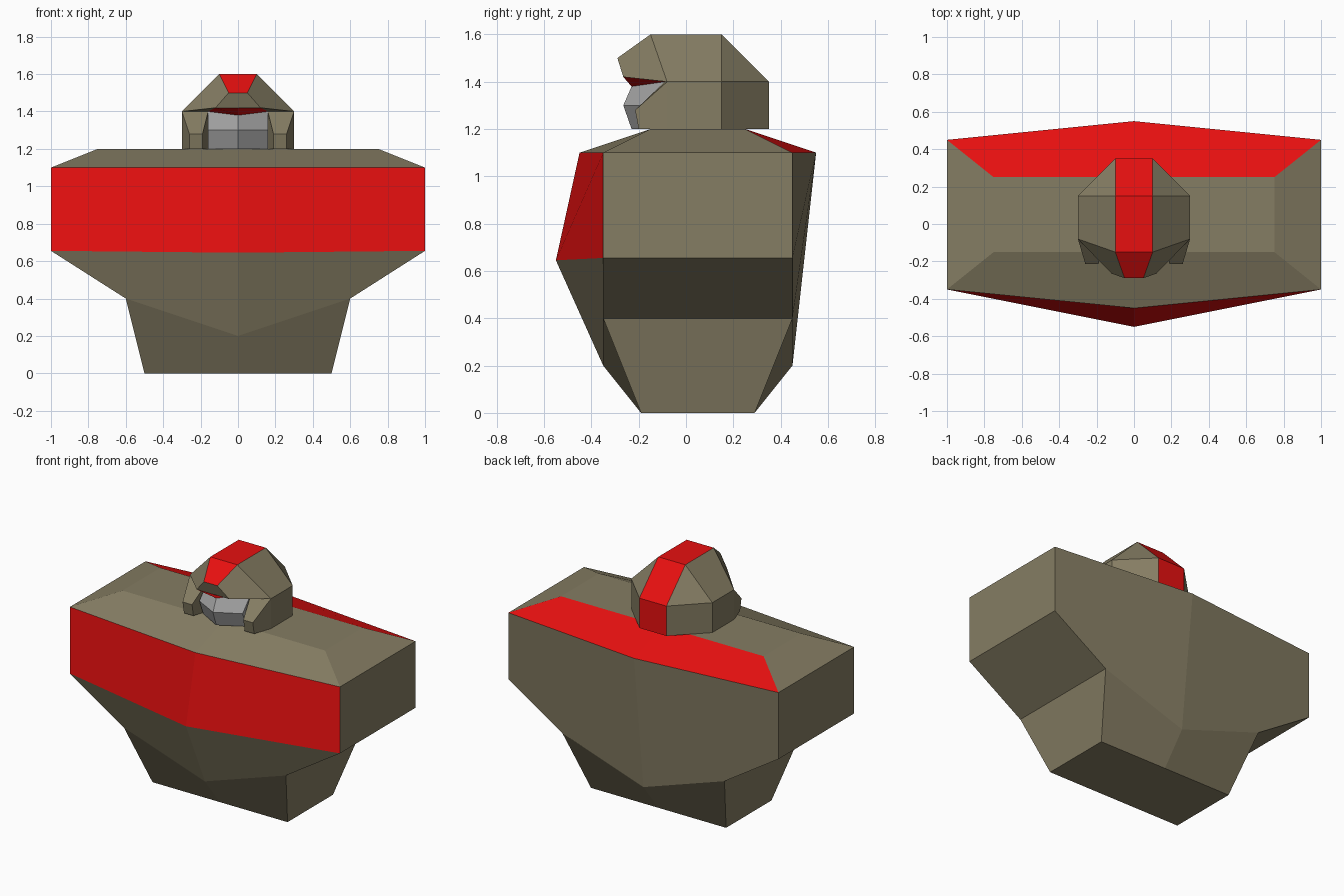
import bpy, bmesh

if "Cube" in bpy.data.objects:
    bpy.data.objects.remove(bpy.data.objects["Cube"])


def material(name, rgb):
    m = bpy.data.materials.new(name)
    m.diffuse_color = (*rgb, 1)
    m.use_nodes = True
    m.node_tree.nodes["Principled BSDF"].inputs["Base Color"].default_value = m.diffuse_color
    return m


MATS = [material("olive", (0.235, 0.205, 0.125)),
        material("red", (0.80, 0.005, 0.005)),
        material("grey", (0.37, 0.37, 0.37))]
OLIVE, RED, GREY = 0, 1, 2


def mirrored_part(name, pts, faces):
    """Build the +x half from named points, mirror it and weld the centre."""
    bm = bmesh.new()
    for side in (1, -1):
        vs = {k: bm.verts.new((side * x, y, z)) for k, (x, y, z) in pts.items()}
        for keys, mat in faces:
            f = bm.faces.new([vs[k] for k in keys.split()[::side]])
            f.material_index = mat
    bmesh.ops.remove_doubles(bm, verts=bm.verts, dist=0.0005)
    bmesh.ops.recalc_face_normals(bm, faces=bm.faces)
    me = bpy.data.meshes.new(name)
    bm.to_mesh(me)
    bm.free()
    for m in MATS:
        me.materials.append(m)
    ob = bpy.data.objects.new(name, me)
    bpy.context.collection.objects.link(ob)
    return ob


# Torso: f = front, b = back, 0 = centre line, 1 = side
mirrored_part("torso", {
    "baseF0": (0, -.19, 0), "baseF1": (.5, -.19, 0),
    "baseB0": (0, .29, 0), "baseB1": (.5, .29, 0),
    "hipF0": (0, -.35, .2), "hipF1": (.6, -.35, .4),
    "hipB0": (0, .45, .2), "hipB1": (.6, .45, .4),
    "ribF0": (0, -.55, .645), "ribF1": (1, -.35, .655), "ribB1": (1, .45, .655),
    "armF0": (0, -.45, 1.1), "armF1": (1, -.35, 1.1),
    "armB0": (0, .55, 1.1), "armB1": (1, .45, 1.1),
    "topF0": (0, -.15, 1.2), "topF1": (.75, -.15, 1.2),
    "topB0": (0, .25, 1.2), "topB1": (.75, .25, 1.2),
}, [
    ("baseF0 baseF1 baseB1 baseB0", OLIVE),
    ("baseF0 baseF1 hipF1 hipF0", OLIVE),
    ("baseB0 baseB1 hipB1 hipB0", OLIVE),
    ("baseF1 baseB1 hipB1 hipF1", OLIVE),
    ("hipF0 hipF1 ribF1 ribF0", OLIVE),
    ("hipF1 hipB1 ribB1 ribF1", OLIVE),
    ("ribF0 ribF1 armF1 armF0", RED),
    ("ribF1 ribB1 armB1 armF1", OLIVE),
    ("hipB0 hipB1 ribB1 armB1 armB0", OLIVE),
    ("armF0 armF1 topF1 topF0", OLIVE),
    ("armF1 armB1 topB1 topF1", OLIVE),
    ("armB0 armB1 topB1 topB0", RED),
    ("topF0 topF1 topB1 topB0", OLIVE),
])

# Head: faceted helmet with a red crest stripe, brow, visor and grey face
mirrored_part("head", {
    "T0": (0, -.15, 1.6), "T1": (.1, -.15, 1.6),
    "T2": (.1, .15, 1.6), "T3": (0, .15, 1.6),
    "M1": (.3, -.08, 1.4), "M2": (.3, .15, 1.4),
    "M3": (.1, .35, 1.4), "M4": (0, .35, 1.4),
    "B1": (.3, -.08, 1.2), "B2": (.3, .15, 1.2),
    "B3": (.1, .35, 1.2), "B4": (0, .35, 1.2),
    "N0": (0, -.29, 1.5), "N1": (.05, -.29, 1.5),
    "L0": (0, -.265, 1.42), "L1": (.12, -.265, 1.42),
    "E0": (0, -.23, 1.38), "E1": (.16, -.09, 1.4),
    "C0": (0, -.265, 1.3), "C1": (.16, -.18, 1.3),
    "D0": (0, -.23, 1.2), "D1": (.16, -.14, 1.2),
    "W": (.16, -.09, 1.2),
}, [
    ("T0 T1 T2 T3", RED), ("T3 T2 M3 M4", RED), ("M4 M3 B3 B4", RED),
    ("T0 T1 N1 N0", RED),
    ("T1 T2 M2 M1", OLIVE), ("T2 M3 M2", OLIVE),
    ("M2 M3 B3 B2", OLIVE), ("M1 M2 B2 B1", OLIVE),
    ("T1 M1 L1 N1", OLIVE), ("N0 N1 L1 L0", OLIVE),
    ("L0 L1 E1 E0", RED), ("L1 M1 E1", OLIVE),
    ("E0 E1 C1 C0", GREY), ("C0 C1 D1 D0", GREY), ("E1 C1 D1 W", GREY),
    ("E1 M1 B1 W", OLIVE), ("D0 D1 W B1 B2 B3 B4", OLIVE),
])

# Cheek guards flanking the face
mirrored_part("cheek_guards", {
    "a": (.16, -.09, 1.4), "b": (.3, -.08, 1.4),
    "c": (.19, -.215, 1.28), "d": (.26, -.215, 1.28),
    "e": (.19, -.2, 1.2), "f": (.26, -.2, 1.2),
    "g": (.16, -.09, 1.2), "h": (.3, -.08, 1.2),
}, [
    ("a b d c", OLIVE), ("c d f e", OLIVE), ("b h f d", OLIVE),
    ("a c e g", OLIVE), ("e f h g", OLIVE), ("a g h b", OLIVE),
])
